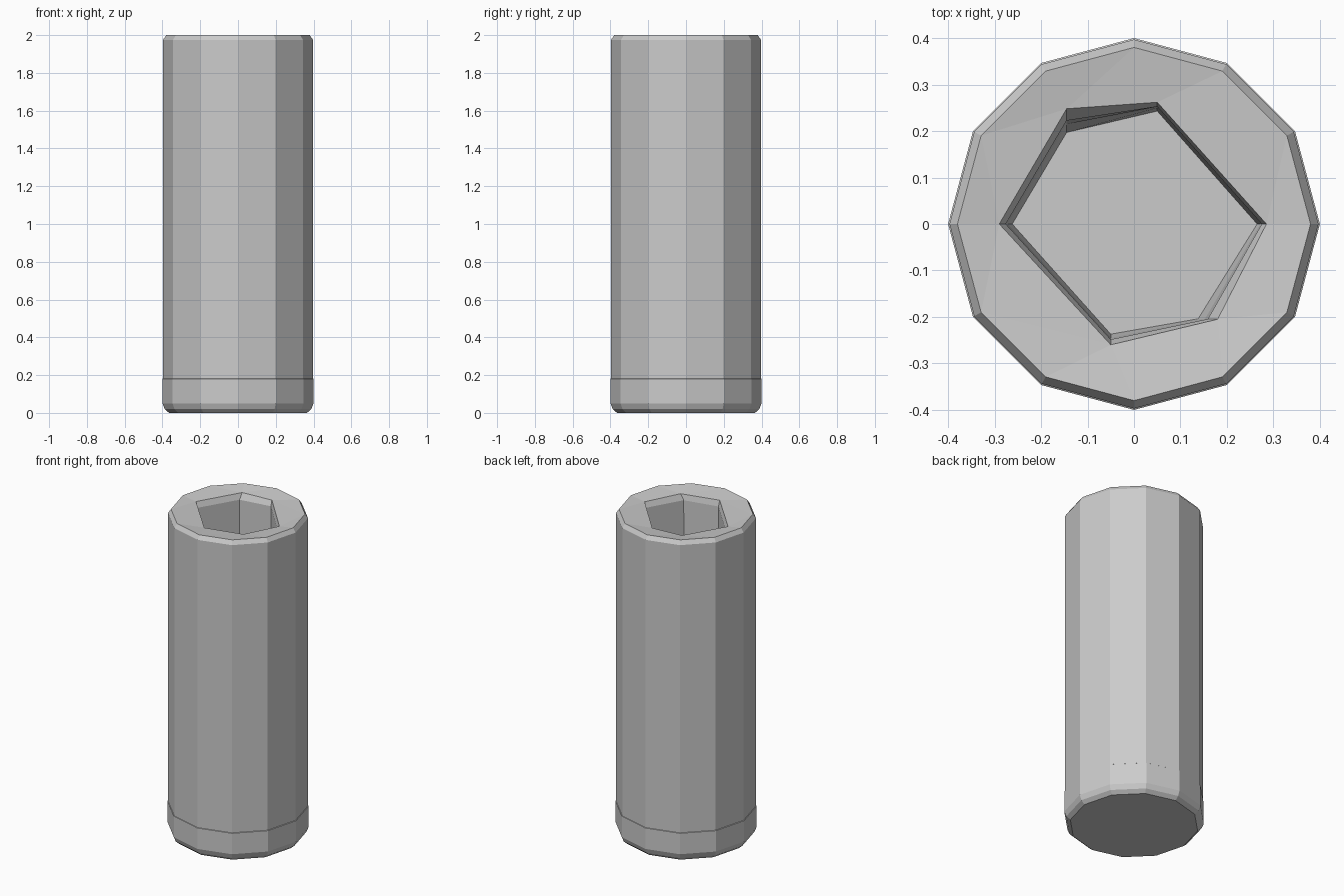
import bpy, bmesh
from math import cos, sin, pi

if "Cube" in bpy.data.objects:
    bpy.data.objects.remove(bpy.data.objects["Cube"])

bm = bmesh.new()

def outer_ring(r, z):
    return [bm.verts.new((r * cos(i * pi / 6), r * sin(i * pi / 6), z)) for i in range(12)]

def inner_ring(t, z):
    # blend between the mouth outline and the slightly smaller floor outline
    mouth = [(.285, 0), (.05, .262), (-.145, .248), (-.29, 0), (-.05, -.26), (.18, -.205)]
    floor = [(.265, 0), (.05, .243), (-.145, .197), (-.262, 0), (-.05, -.237), (.138, -.204)]
    return [bm.verts.new((a[0] + (b[0] - a[0]) * t, a[1] + (b[1] - a[1]) * t, z))
            for a, b in zip(mouth, floor)]

def join(a, b):
    n = len(a)
    for i in range(n):
        k = (i + 1) % n
        bm.faces.new((a[i], a[k], b[k], b[i]))

# outer wall: chamfered base, thick-bottom band, straight body, chamfered rim
outer = [outer_ring(r, z) for r, z in
         [(.365, 0), (.388, .02), (.4, .05), (.4, .18), (.397, .182), (.397, 1.975), (.38, 2.0)]]
bm.faces.new(outer[0][::-1])
for a, b in zip(outer, outer[1:]):
    join(a, b)

# six-sided bore with softened mouth and floor
inner = [inner_ring(t, z) for t, z in [(0, 1.985), (.5, 1.95), (.65, .24), (1, .18)]]
for a, b in zip(inner, inner[1:]):
    join(a, b)
bm.faces.new(inner[-1])

# rim from twelve sides to six
o, n = outer[-1], inner[0]
for j in range(6):
    k = (j + 1) % 6
    bm.faces.new((o[2 * j], o[2 * j + 1], n[j]))
    bm.faces.new((o[2 * j + 1], o[2 * k], n[k]))
    bm.faces.new((o[2 * j + 1], n[k], n[j]))

bmesh.ops.recalc_face_normals(bm, faces=bm.faces)
mesh = bpy.data.meshes.new("tall_cup")
bm.to_mesh(mesh)
bm.free()
bpy.context.collection.objects.link(bpy.data.objects.new("tall_cup", mesh))
